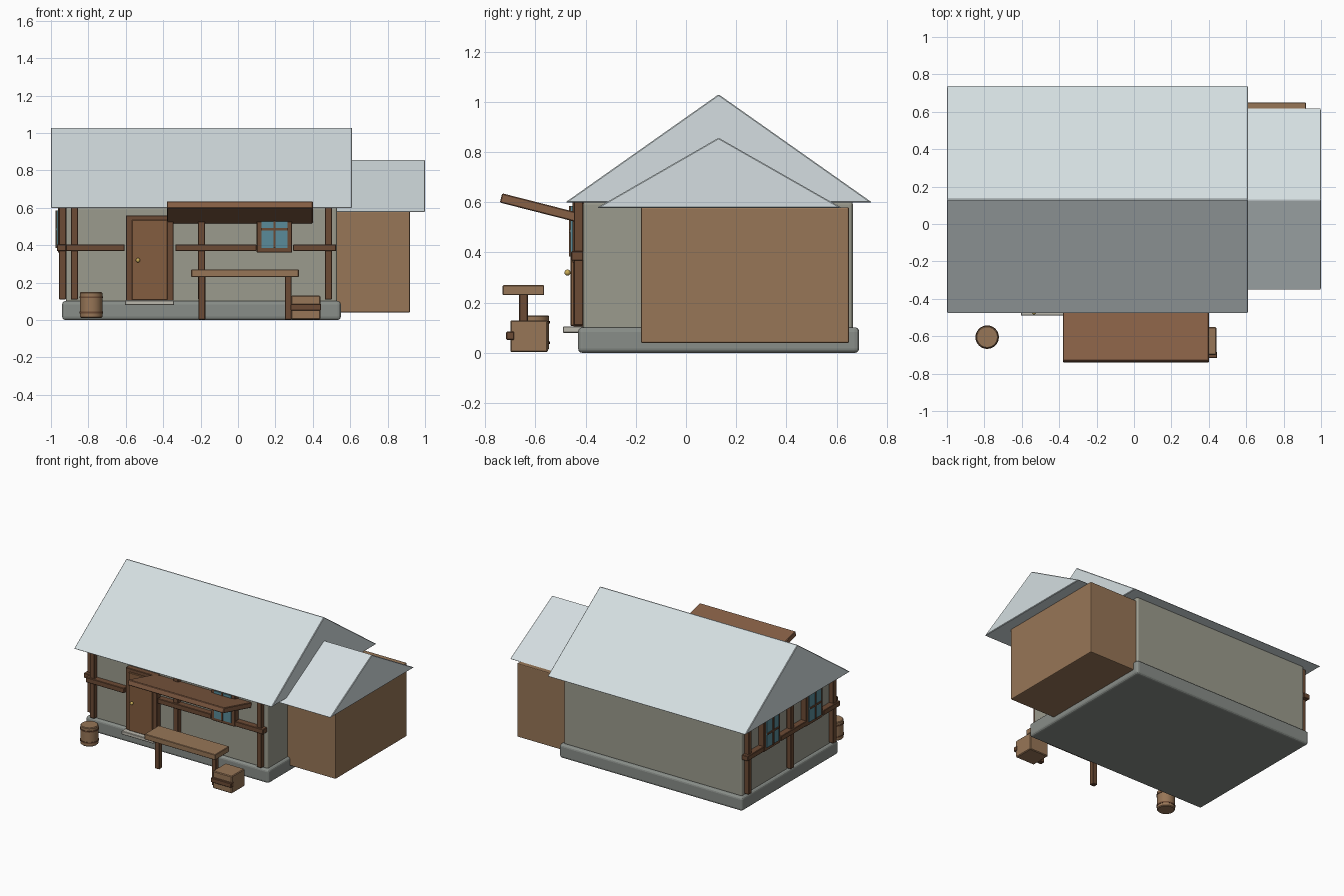
import bpy, math

if "Cube" in bpy.data.objects:
    bpy.data.objects.remove(bpy.data.objects["Cube"])


def mat(name, r, g, b):
    m = bpy.data.materials.new(name)
    m.diffuse_color = (r, g, b, 1)
    m.use_nodes = True
    m.node_tree.nodes["Principled BSDF"].inputs["Base Color"].default_value = m.diffuse_color
    return m


ROOF = mat("pale_roof", 0.66, 0.73, 0.75)
PLASTER = mat("plaster", 0.33, 0.33, 0.27)
STONE = mat("stone", 0.25, 0.27, 0.25)
STEP = mat("step_stone", 0.5, 0.48, 0.42)
WOOD = mat("light_wood", 0.31, 0.18, 0.095)
TIMBER = mat("dark_timber", 0.15, 0.07, 0.035)
DOOR = mat("door_wood", 0.23, 0.11, 0.05)
AWNING = mat("awning_wood", 0.24, 0.115, 0.06)
GLASS = mat("window_glass", 0.1, 0.26, 0.32)
BRASS = mat("brass", 0.6, 0.42, 0.1)


def finish(ob, name, m, bevel=0.0, seg=1):
    ob.name = name
    ob.data.materials.append(m)
    if bevel:
        b = ob.modifiers.new("Bevel", "BEVEL")
        b.width, b.segments, b.limit_method = bevel, seg, "ANGLE"
    return ob


def box(name, x, y, z, m, bevel=0.003, seg=1, rx=0.0):
    mid = [(a + b) / 2 for a, b in (x, y, z)]
    bpy.ops.mesh.primitive_cube_add(size=1, location=mid, rotation=(rx, 0, 0))
    ob = bpy.context.object
    size = [abs(b - a) for a, b in (x, y, z)]
    for v in ob.data.vertices:
        v.co = [c * s for c, s in zip(v.co, size)]
    return finish(ob, name, m, bevel, seg)


def gable(name, x, y, z, ridge, m):
    prof = [(y[0], z[0]), (y[1], z[0]), (ridge, z[1])]
    verts = [(px, py, pz) for px in x for py, pz in prof]
    faces = [(0, 2, 1), (3, 4, 5), (0, 1, 4, 3), (1, 2, 5, 4), (2, 0, 3, 5)]
    me = bpy.data.meshes.new(name)
    me.from_pydata(verts, [], faces)
    ob = bpy.data.objects.new(name, me)
    bpy.context.collection.objects.link(ob)
    return finish(ob, name, m, 0.004)


def cylinder(name, r, z, loc, m, sides=24, bevel=0.0):
    bpy.ops.mesh.primitive_cylinder_add(vertices=sides, radius=r, depth=z[1] - z[0],
                                        location=(*loc, (z[0] + z[1]) / 2))
    ob = finish(bpy.context.object, name, m, bevel)
    bpy.ops.object.shade_smooth_by_angle()
    return ob


# Wall-mounted box: u along the wall, d outward from it
def on_wall(side, name, u, d, z, m, bevel=0.003):
    if side == "front":
        return box("front_" + name, u, (-0.41 - d[1], -0.41 - d[0]), z, m, bevel)
    return box("left_" + name, (-0.92 - d[1], -0.92 - d[0]), u, z, m, bevel)


def window(side, c):
    on_wall(side, "window_frame", (c - 0.095, c + 0.095), (-0.01, 0.043), (0.36, 0.605), TIMBER)
    on_wall(side, "window_glass", (c - 0.07, c + 0.07), (0, 0.05), (0.385, 0.585), GLASS, 0)
    on_wall(side, "window_bar", (c - 0.006, c + 0.006), (0.04, 0.056), (0.385, 0.585), TIMBER, 0)
    on_wall(side, "window_crossbar", (c - 0.07, c + 0.07), (0.04, 0.056), (0.48, 0.492), TIMBER, 0)


def framing(side, posts, rails):
    for c in posts:
        on_wall(side, "post", (c - 0.019, c + 0.019), (0, 0.037), (0.11, 0.602), TIMBER)
    for u in rails:
        on_wall(side, "rail", u, (0, 0.048), (0.368, 0.405), TIMBER)


# Main house
box("foundation", (-0.94, 0.55), (-0.43, 0.69), (0, 0.102), STONE, 0.018, 3)
box("walls", (-0.92, 0.53), (-0.41, 0.665), (0.09, 0.605), PLASTER, 0.014, 3)
gable("main_roof", (-1, 0.61), (-0.48, 0.74), (0.60, 1.03), 0.13, ROOF)

# Side shed
box("shed", (0.50, 0.92), (-0.18, 0.65), (0.04, 0.58), WOOD, 0.006, 2)
gable("shed_roof", (0.42, 1.0), (-0.355, 0.62), (0.578, 0.857), 0.13, ROOF)

# Timber framing and windows
framing("front", (-0.875, -0.195, 0.483),
        ((-0.92, -0.607), (-0.335, 0.098), (0.295, 0.525)))
framing("left", (-0.365, 0.128, 0.62),
        ((-0.41, -0.218), (-0.02, 0.275), (0.473, 0.665)))
window("front", 0.195)
for y in (-0.118, 0.374):
    window("left", y)

# Door, knob and step
on_wall("front", "door_frame", (-0.60, -0.345), (-0.01, 0.04), (0.105, 0.56), TIMBER)
on_wall("front", "door", (-0.568, -0.376), (0, 0.05), (0.108, 0.535), DOOR)
box("door_step", (-0.605, -0.342), (-0.49, -0.41), (0.08, 0.106), STEP)
bpy.ops.mesh.primitive_uv_sphere_add(segments=16, ring_count=8, radius=0.012, location=(-0.535, -0.472, 0.32))
finish(bpy.context.object, "door_knob", BRASS)
bpy.ops.object.shade_smooth_by_angle()

# Awning, sloping down toward the wall
box("awning", (-0.38, 0.40), (-0.742, -0.408), (0.557, 0.595), AWNING, 0.004, 1, -0.25)

# Bench
box("bench_top", (-0.25, 0.325), (-0.73, -0.565), (0.23, 0.27), WOOD)
for x in (-0.193, 0.268):
    box("bench_leg", (x - 0.018, x + 0.018), (-0.665, -0.63), (0.003, 0.235), TIMBER)

# Crate
box("crate", (0.284, 0.44), (-0.70, -0.55), (0.003, 0.13), WOOD, 0.005)
box("crate_slat", (0.28, 0.445), (-0.716, -0.685), (0.052, 0.085), TIMBER)

# Barrel
cylinder("barrel", 0.06, (0.012, 0.15), (-0.785, -0.605), WOOD, 24, 0.005)
for z in (0.04, 0.122):
    cylinder("barrel_hoop", 0.063, (z - 0.005, z + 0.005), (-0.785, -0.605), TIMBER)
